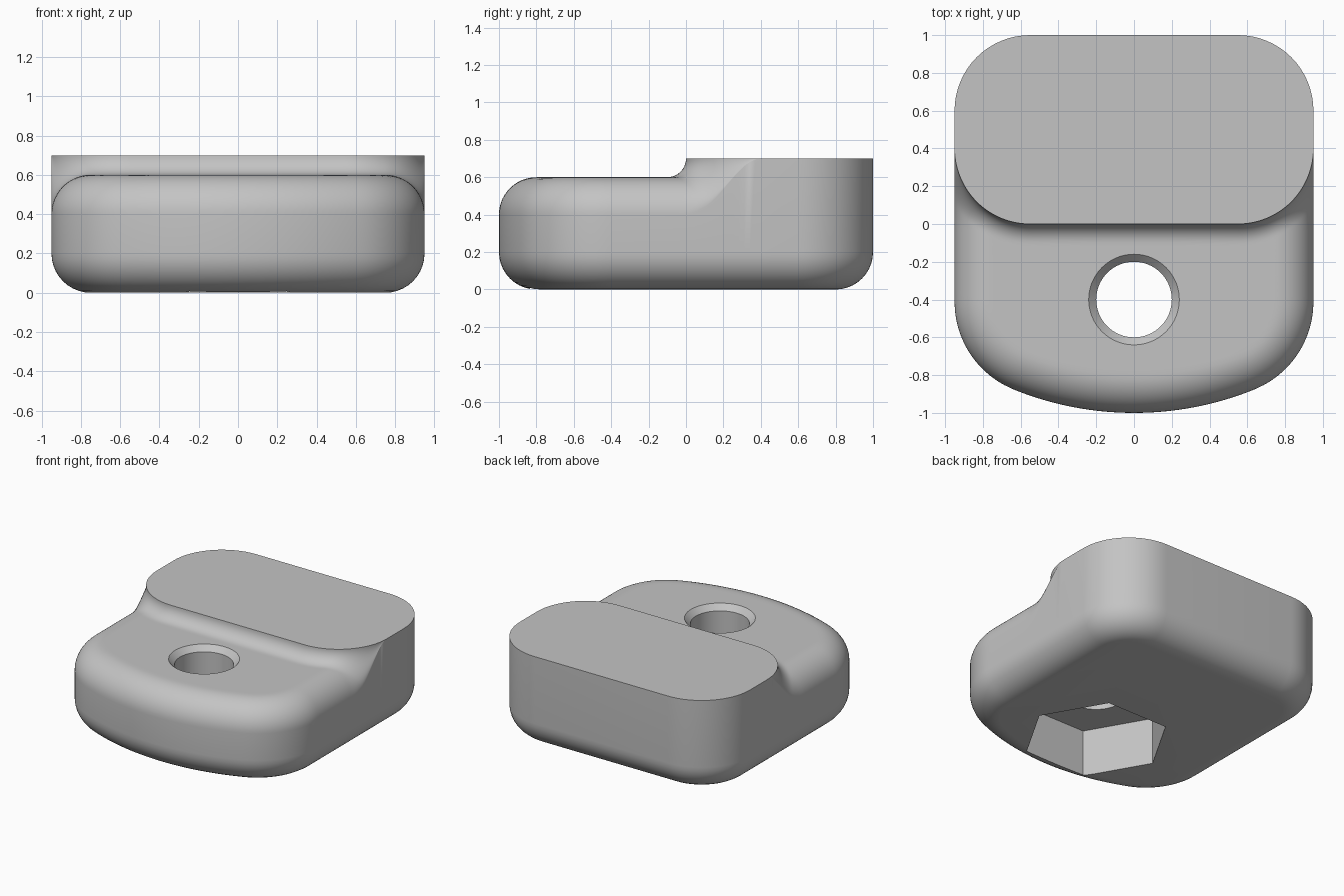
import bpy, bmesh, math
from math import sin, cos, pi, sqrt, hypot

cube = bpy.data.objects.get("Cube")
if cube:
    bpy.data.objects.remove(cube, do_unlink=True)

grey = bpy.data.materials.new("mid_grey")
grey.use_nodes = True
grey.diffuse_color = (0.55, 0.55, 0.55, 1)
grey.node_tree.nodes["Principled BSDF"].inputs["Base Color"].default_value = (0.55, 0.55, 0.55, 1)

HALF, ROUND, SHELF, TOP = 0.95, 0.2, 0.6, 0.7
CORNER, CX, CY = 0.5, 0.45, -0.412      # front corner of the plan
BOW, BOW_Y = 1.7, 0.7                   # bowed front edge
PAD_R, PAD_X, PAD_Y = 0.4, 0.55, 0.4    # corner of the raised pad
FILLET = 0.1
TURN = math.acos(CX / (BOW - CORNER))
COLS, ROWS = 70, 44


def outline_at(t):
    """Right half of the plan edge, side to front centre: point and normal."""
    line, arc, bow = PAD_Y - CY, CORNER * TURN, BOW * (pi / 2 - TURN)
    s = t * (line + arc + bow)
    if s <= line:
        return (HALF, PAD_Y - s), (1, 0)
    if s <= line + arc:
        a = -(s - line) / CORNER
        return (CX + CORNER * cos(a), CY + CORNER * sin(a)), (cos(a), sin(a))
    a = -TURN - (s - line - arc) / BOW
    return (BOW * cos(a), BOW_Y + BOW * sin(a)), (cos(a), sin(a))


def pad_edge_at(t):
    """Right half of the pad's front edge."""
    arc = PAD_R * pi / 2
    s = t * (arc + PAD_X)
    if s <= arc:
        a = -s / PAD_R
        return PAD_X + PAD_R * cos(a), PAD_Y + PAD_R * sin(a)
    return PAD_X - (s - arc), 0.0


def inset_depth(x, y):
    """Distance inward from the plan edge."""
    ax = abs(x)
    rx, ry = ax - CX, y - CY
    if rx > 0 and ry < 0 and rx * sin(TURN) + ry * cos(TURN) > 0:
        return max(0, CORNER - hypot(rx, ry))
    return max(0, min(HALF - ax, BOW - hypot(x, y - BOW_Y)))


def pad_gap(x, y):
    """Distance outward from the pad."""
    ax = abs(x)
    return max(0, -y if ax < PAD_X else hypot(ax - PAD_X, y - PAD_Y) - PAD_R)


def shelf_height(x, y):
    """Rounded shelf, swept up into the pad by a concave fillet."""
    wall = 0.4 + 0.3 * min(1, max(0, y / PAD_Y)) ** 1.5
    k = 1 - min(1, inset_depth(x, y) / ROUND)
    z = wall + (max(SHELF, wall) - wall) * sqrt(max(0, 1 - k * k))
    g = 1 - min(1, pad_gap(x, y) / FILLET)
    return z + (TOP - z) * (1 - sqrt(max(0, 1 - g * g)))


def finish(name, bm):
    bmesh.ops.recalc_face_normals(bm, faces=bm.faces)
    mesh = bpy.data.meshes.new(name)
    bm.to_mesh(mesh)
    bm.free()
    mesh.materials.append(grey)
    obj = bpy.data.objects.new(name, mesh)
    bpy.context.collection.objects.link(obj)
    return obj


def stack(name, sides, levels, cy):
    """Solid of round or polygonal sections given as (radius, z)."""
    bm = bmesh.new()
    rings = [[bm.verts.new((r * cos(2 * pi * i / sides), cy + r * sin(2 * pi * i / sides), z))
              for i in range(sides)] for r, z in levels]
    for a, b in zip(rings, rings[1:]):
        for i in range(sides):
            j = (i + 1) % sides
            bm.faces.new((a[i], a[j], b[j], b[i]))
    bm.faces.new(rings[0])
    bm.faces.new(rings[-1])
    return finish(name, bm)


# Plan edge of the front, mirrored across the centre
steps = [i / COLS for i in range(COLS + 1)]
edge = [outline_at(t) for t in steps]
edge += [((-p[0], p[1]), (-n[0], n[1])) for p, n in edge[-2::-1]]
inner = [pad_edge_at(t) for t in steps]
inner += [(-x, y) for x, y in inner[-2::-1]]

# Plan edge of the back
back = []
for side, start in ((-1, pi), (1, pi / 2)):
    for i in range(17):
        a = start - i * pi / 32
        back.append(((side * PAD_X + PAD_R * cos(a), 0.6 + PAD_R * sin(a)), (cos(a), sin(a))))

# Body: shelf surface
bm = bmesh.new()
grid = []
for (p, n), q in zip(edge, inner):
    column = []
    for j in range(ROWS + 1):
        v = (1 - cos(pi * j / ROWS)) / 2
        x, y = p[0] + (q[0] - p[0]) * v, p[1] + (q[1] - p[1]) * v
        column.append(bm.verts.new((x, y, TOP if j == ROWS else shelf_height(x, y))))
    grid.append(column)
for a, b in zip(grid, grid[1:]):
    for j in range(ROWS):
        bm.faces.new((a[j], a[j + 1], b[j + 1], b[j]))

# Body: flat pad top
back_top = [bm.verts.new((*p, TOP)) for p, n in back]
bm.faces.new([c[-1] for c in grid] + back_top)
# the end columns collapse onto the pad corners
rim = [c[0] for c in grid] + back_top

# Body: upright walls and rounded underside
loop = edge + back
count = len(loop)
rings = [rim]
for k in range(11):
    a = k * pi / 20
    off, z = ROUND * (1 - cos(a)), ROUND * (1 - sin(a))
    rings.append([bm.verts.new((p[0] - n[0] * off, p[1] - n[1] * off, z)) for p, n in loop])
for a, b in zip(rings, rings[1:]):
    for i in range(count):
        j = (i + 1) % count
        bm.faces.new((a[i], a[j], b[j], b[i]))
bm.faces.new(rings[-1])
bmesh.ops.remove_doubles(bm, verts=bm.verts, dist=1e-6)
body = finish("clamp_body", bm)

# Bolt hole with a chamfered mouth, and hexagonal nut pocket beneath
cutters = [
    stack("nut_pocket_cutter", 6, [(0.5, -0.1), (0.5, 0.35)], -0.4),
    stack("bolt_hole_cutter", 64, [(0.2, 0.25), (0.2, 0.56), (0.24, 0.6), (0.28, 0.64)], -0.4),
]
bpy.ops.object.select_all(action='DESELECT')
body.select_set(True)
bpy.context.view_layer.objects.active = body
for cutter in cutters:
    cutter.hide_render = True
    mod = body.modifiers.new(cutter.name, 'BOOLEAN')
    mod.operation = 'DIFFERENCE'
    mod.solver = 'EXACT'
    mod.object = cutter
    bpy.ops.object.modifier_apply(modifier=mod.name)
    bpy.data.objects.remove(cutter, do_unlink=True)

bpy.ops.object.shade_smooth_by_angle(angle=math.radians(32))
